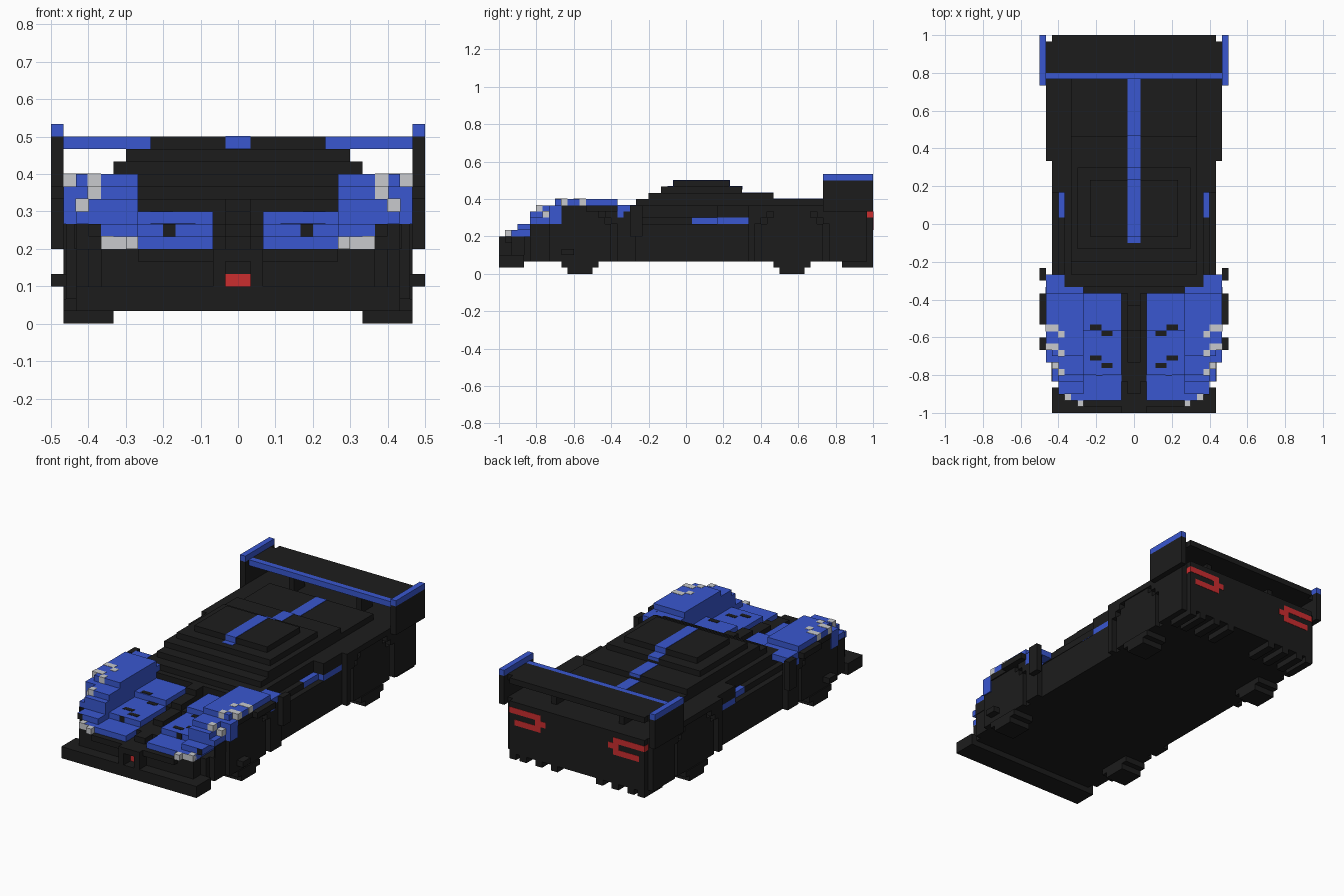
import bpy, bmesh
from mathutils import Vector

cube = bpy.data.objects.get("Cube")
if cube:
    bpy.data.objects.remove(cube)

UNIT = 1 / 30  # one block; y is counted from the nose, x from the centre line


def material(name, rgb):
    mat = bpy.data.materials.new(name)
    mat.use_nodes = True
    colour = (*rgb, 1)
    mat.diffuse_color = colour
    mat.node_tree.nodes["Principled BSDF"].inputs["Base Color"].default_value = colour
    return mat


black = material("black", (0.012, 0.012, 0.012))
blue = material("blue", (0.041, 0.096, 0.63))
grey = material("light_grey", (0.58, 0.59, 0.61))
red = material("red", (0.6, 0.026, 0.028))


def part(name, mat, boxes, mirror=True):
    """Join blocks (x0, x1, y0, y1, z0, z1) into one part, mirrored or centred."""
    bm = bmesh.new()
    for x0, x1, y0, y1, z0, z1 in boxes:
        spans = [(x0, x1), (-x1, -x0)] if mirror else [(-x1, x1)]
        for a, b in spans:
            made = bmesh.ops.create_cube(bm, size=1)["verts"]
            bmesh.ops.scale(bm, vec=Vector((b - a, y1 - y0, z1 - z0)), verts=made)
            mid = Vector((a + b, y0 + y1, z0 + z1)) / 2
            bmesh.ops.translate(bm, vec=mid, verts=made)
    for v in bm.verts:
        v.co = Vector((v.co.x, v.co.y - 30, v.co.z)) * UNIT
    mesh = bpy.data.meshes.new(name)
    bm.to_mesh(mesh)
    bm.free()
    mesh.materials.append(mat)
    obj = bpy.data.objects.new(name, mesh)
    bpy.context.collection.objects.link(obj)
    return obj


def centred(name, mat, boxes):
    return part(name, mat, boxes, mirror=False)


def stairs(x0, x1, steps, end, base):
    """Blocks rising from base, each step given as (start, top)."""
    stops = [start for start, top in steps[1:]] + [end]
    return [(x0, x1, start, stop, base, top)
            for (start, top), stop in zip(steps, stops)]


# Chassis, doors and tail
centred("chassis", black, [(0, 13, 5, 60, 2, 6)])
centred("door_panels", black, [(0, 13, 19, 41, 6, 8)])
centred("shoulders", black, [(0, 11, 20, 41, 8, 11)])
centred("windscreen_base", black, [(0, 8, 19, 20, 8, 10)])
part("door_sills", black, [(11, 12, 20, 31, 8, 9)])
part("side_intakes", blue, [(11, 12, 31, 35, 8, 9), (12, 13, 35, 40, 8, 9)])
part("intake_covers", black, [(11, 13, 35, 40, 9, 11)])
centred("tail", black, [(0, 13, 40, 60, 6, 11)])

# Cabin built as shrinking layers
layers = [(10, 22, 53), (10, 24, 44), (9, 26, 39), (7, 28, 37)]
centred("cabin", black, [(0, w, a, b, 11 + i, 12 + i)
                         for i, (w, a, b) in enumerate(layers)])

# Centre stripe follows the cabin steps down to the tail
stripe = [(0, 1, layers[i + 1][2], layers[i][2] + 0.05, 11.5 + i, 12.05 + i)
          for i in range(3)]
stripe += [(0, 1, 27, 28, 13.5, 14.05), (0, 1, 27.95, 37.05, 14, 15.05)]
centred("roof_stripe", blue, stripe)

# Nose with a recessed grille over the splitter
centred("splitter", black, [(0, 13, 0, 4, 1, 3)])
centred("nose", black, [(0, w, y, 5, 5, 6) for w, y in ((2, 0), (8, 1))])
centred("grille", black, [(0, w, y, 5, 2, z) for w, y, z in ((8, 2, 5), (11, 2, 6), (12, 4, 6))])
part("grille_posts", black, [(1, 2, 0, 2, 3, 5)])
centred("nose_marker", red, [(0, 1, 1.9, 2.1, 3, 4)])

# Hood panels with a raised spine between them
hood = [(2, 7), (6, 8), (13, 9)]
part("hood", blue, stairs(2, 8, hood, 19, 6))
centred("hood_spine", black, stairs(0, 1, [(0, 6), (3, 7), (8, 8), (13, 9), (17, 10)], 19, 5))
part("hood_grooves", black, stairs(1, 2, [(5, 7), (13, 8)], 19, 5))

# Front fenders, one layer at a time, with a lower outer column
fender = [(2, 11, 20), (3, 12, 20), (5, 13, 20), (5, 12, 20), (6, 12, 20), (9, 13, 19)]
part("fenders", blue, [(8, w, a, b, 6 + i, 7 + i)
                       for i, (a, w, b) in enumerate(fender)])
part("fender_edges", blue, [(12, 13, 7, 20, 9, 10), (12, 13, 8, 20, 10, 11),
                            (13, 14, 8, 10, 8, 11), (13, 14, 10, 19, 11, 12),
                            (11, 14, 20, 22, 10, 11.05), (13, 14, 19, 20, 10, 11.05),
                            (13, 14.05, 19, 20, 9, 10)])
part("arch_liners", black, [(12.9, 13.1, 5, 10, 6, 8), (12.9, 13.1, 10, 20, 6, 10)])

# Wheels, set inside slightly larger arch openings
tyre = [2, 3, 5, 5, 5, 5, 5, 5, 4, 3]
opening = [6, 6, 6, 6, 6, 6, 5, 4]


def wheel(name, centre):
    part(name, black, [(10, 14 if z < 2 else 13.8, centre - h, centre + h, z, z + 1)
                       for z, h in enumerate(tyre)])


def arch(name, centre, front, back, top):
    boxes = [(13, 14, *top, 10, 11)]
    for z, h in enumerate(opening, 2):
        if centre - h > front:
            boxes.append((13, 14, front, centre - h, z, z + 1))
        boxes.append((13, 14, centre + h, back, z, z + 1))
    part(name, black, boxes)


wheel("front_wheels", 13)
wheel("rear_wheels", 47)
arch("front_arches", 13, 9, 22, (10, 19))
arch("rear_arches", 47, 40, 59, (40, 59))
part("arch_flares", black, [(13, 15, 10, 12, 3, 4), (13, 15, 14, 19, 10, 11),
                            (14, 15, 21, 23, 6, 11)])

# Headlights: curved marks on the fender tops and blocks on the nose
marks = [(12, 14, 13, 12), (11, 12, 12, 12), (12, 14, 10, 12),
         (11, 12, 9, 12), (12, 13, 7, 10), (11, 12, 6, 11)]
part("headlight_marks", grey, [(a, b + 0.05, y - 0.05, y + 1, top - 1, top + 0.05)
                               for a, b, y, top in marks])
part("nose_lights", grey, [(8, 9, 1, 2, 6, 7), (9, 10, 1.95, 2, 6, 7),
                           (10, 11, 1.95, 3, 6, 7.05)])

# Hood vents
part("nose_vents", black, [(5, 6, 5.95, 6, 7, 8), (11, 12, 2.95, 3, 7, 8)])
slits = [(5.2, 13.2, 9), (3.4, 12.2, 8), (5.2, 8.3, 8), (3.4, 7.1, 8)]
part("hood_slits", black, [(x, x + 1.8, y, y + 0.8, z, z + 0.05) for x, y, z in slits])

# Rear wing
centred("wing_blade", black, [(0, 14, 54, 59, 14, 15), (0, 13, 59, 60, 14, 15)])
centred("wing_front_edge", blue, [(0, 14, 53, 54, 14, 15)])
part("wing_end_plates", black, [(14, 15, 52, 60, 10, 15)])
part("wing_end_caps", blue, [(14, 15, 52, 60, 15, 16)])
part("wing_supports", black, [(6, 7, 54, 57, 11, 14)])

# Tail lights and diffuser
part("tail_lights", red, [(7, 13.05, 59, 60.05, 9, 10), (6, 8, 59, 60.05, 8, 9),
                          (7, 12, 59, 60.05, 7, 8)])
part("diffuser_fins", black, [(x, x + 1.3, 55, 60, 1, 2) for x in (3.7, 6.7, 9.7, 11.7)])
